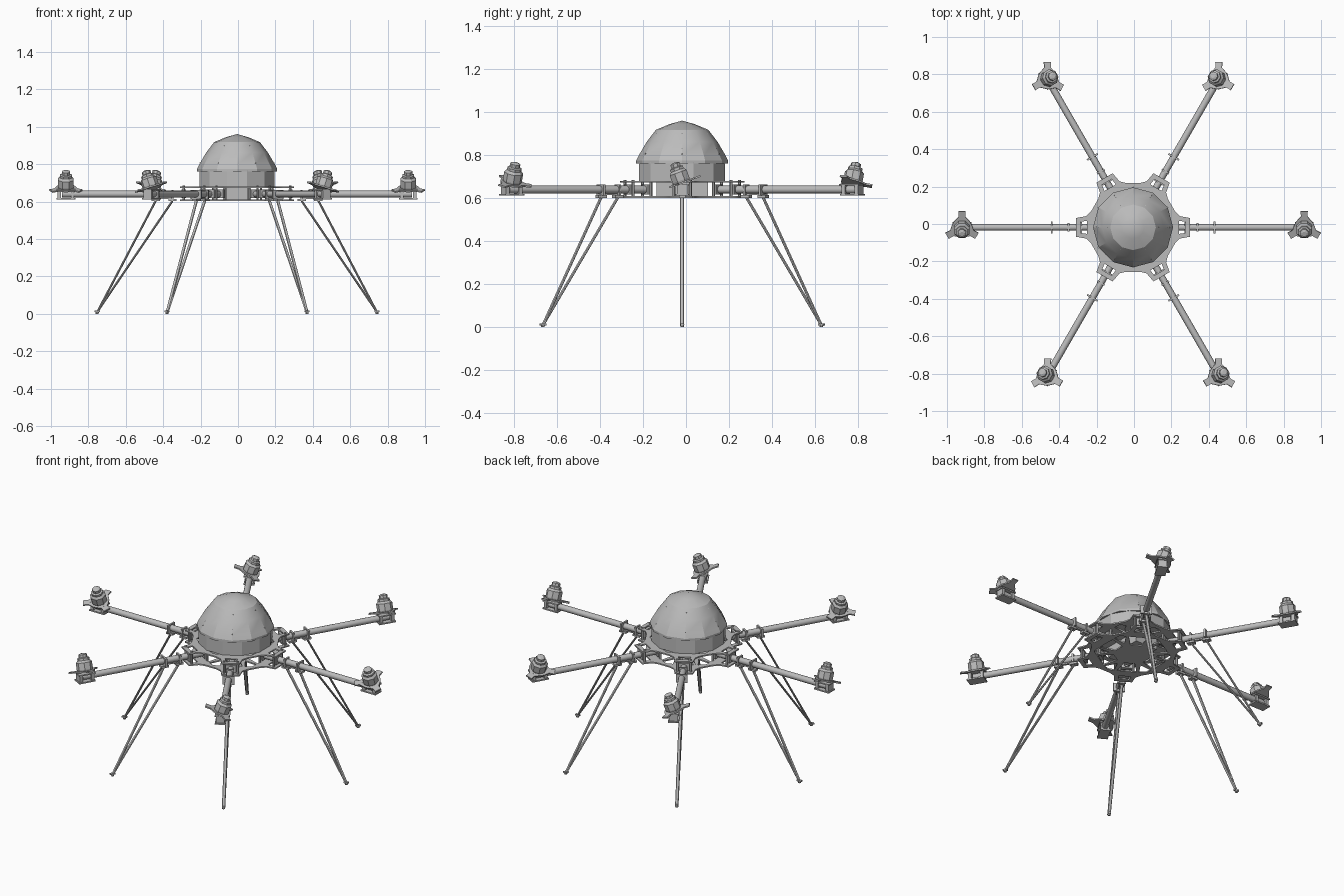
import bpy, bmesh, math
from mathutils import Matrix, Vector

old = bpy.data.objects.get("Cube")
if old:
    bpy.data.objects.remove(old)

grey = bpy.data.materials.new("plain grey")
grey.use_nodes = True
COLOUR = (0.5, 0.5, 0.5, 1)
grey.diffuse_color = COLOUR
grey.node_tree.nodes["Principled BSDF"].inputs["Base Color"].default_value = COLOUR

CENTRE = Matrix.Translation((-0.005, -0.018, 0))


def finish(name, bm, place=Matrix(), smooth=0):
    mesh = bpy.data.meshes.new(name)
    bmesh.ops.recalc_face_normals(bm, faces=bm.faces)
    bm.to_mesh(mesh)
    bm.free()
    mesh.materials.append(grey)
    ob = bpy.data.objects.new(name, mesh)
    bpy.context.collection.objects.link(ob)
    ob.matrix_world = CENTRE @ place
    if smooth:
        bpy.ops.object.select_all(action='DESELECT')
        ob.select_set(True)
        bpy.context.view_layer.objects.active = ob
        bpy.ops.object.shade_smooth_by_angle(angle=math.radians(smooth))
    return ob


def box(bm, centre, size):
    m = Matrix.Translation(centre) @ Matrix.Diagonal((*size, 1))
    bmesh.ops.create_cube(bm, size=1, matrix=m)


def rod(bm, a, b, r1, r2=None, sides=12, flat=1):
    """Cylinder or cone from a to b; flat squeezes its in-plane thickness."""
    a, b = Vector(a), Vector(b)
    d = b - a
    turn = d.to_track_quat('Z', 'Y').to_matrix().to_4x4()
    m = Matrix.Translation((a + b) / 2) @ turn @ Matrix.Diagonal((1, flat, 1, 1))
    bmesh.ops.create_cone(bm, cap_ends=True, segments=sides, radius1=r1,
                          radius2=r1 if r2 is None else r2, depth=d.length, matrix=m)


def lathe(bm, profile, sides, offset=0):
    rings = []
    for r, z in profile:
        if r == 0:
            rings.append([bm.verts.new((0, 0, z))] * sides)
        else:
            rings.append([bm.verts.new((r * math.cos(t), r * math.sin(t), z))
                          for t in (math.tau * (i + offset) / sides for i in range(sides))])
    for lo, hi in zip(rings, rings[1:]):
        for i in range(sides):
            j = (i + 1) % sides
            bm.faces.new(dict.fromkeys((lo[i], lo[j], hi[j], hi[i])))


def turned(points, angle):
    c, s = math.cos(angle), math.sin(angle)
    return [(x * c - y * s, x * s + y * c) for x, y in points]


def flat_plate(name, loops, z, thick):
    """Flat sheet whose first loop is the outline and the others are holes."""
    curve = bpy.data.curves.new(name, 'CURVE')
    curve.dimensions, curve.fill_mode, curve.extrude = '2D', 'BOTH', thick / 2
    for loop in loops:
        sp = curve.splines.new('POLY')
        sp.points.add(len(loop) - 1)
        for p, (x, y) in zip(sp.points, loop):
            p.co = (x, y, 0, 1)
        sp.use_cyclic_u = True
    tmp = bpy.data.objects.new(name + "_helper", curve)
    bpy.context.collection.objects.link(tmp)
    mesh = tmp.evaluated_get(bpy.context.evaluated_depsgraph_get()).to_mesh()
    bm = bmesh.new()
    bm.from_mesh(mesh)
    bpy.data.objects.remove(tmp)
    finish(name, bm, Matrix.Translation((0, 0, z)))


SIXTHS = [math.radians(60 * i) for i in range(6)]

# Frame plates: six tabs joined by webs, lightened with cut-outs
tab = [(0.225, -0.085), (0.25, -0.06), (0.305, -0.05),
       (0.305, 0.05), (0.25, 0.06), (0.225, 0.085)]
slot = [(0.245, -0.035), (0.28, -0.03), (0.28, 0.03), (0.245, 0.035)]
window = [(0.1, -0.03), (0.19, -0.055), (0.19, 0.055), (0.1, 0.03)]
web_hole = [(0.13, 0), (0.2, -0.035), (0.215, 0), (0.2, 0.035)]
outline = [p for a in SIXTHS for p in turned(tab, a)]
holes = [turned(slot, a) for a in SIXTHS]
holes += [turned(web_hole, a + math.pi / 6) for a in SIXTHS]
flat_plate("upper_frame_plate", [outline] + holes, 0.676, 0.008)
windows = [turned(window, a) for a in SIXTHS]
flat_plate("lower_frame_plate", [outline] + holes + windows, 0.606, 0.008)

# Battery box between the plates
bm = bmesh.new()
box(bm, (0, 0, 0.643), (0.15, 0.24, 0.07))
finish("battery_box", bm)

# Canopy: faceted skirt with an overhanging dome
bm = bmesh.new()
lathe(bm, [(0, 0.68), (0.207, 0.68), (0.207, 0.768), (0, 0.768)], 12, 0.5)
finish("canopy_skirt", bm)
bm = bmesh.new()
lathe(bm, [(0, 0.762), (0.214, 0.762), (0.214, 0.775), (0.203, 0.797),
           (0.165, 0.862), (0.122, 0.918), (0.06, 0.944), (0, 0.961)], 12)
finish("canopy_dome", bm, smooth=24)

# Small fastener rows up the dome seams
bm = bmesh.new()
for a in SIXTHS:
    for k in range(5):
        t = k / 4
        r, z = 0.196 - 0.062 * t, 0.806 + 0.092 * t
        m = Matrix.Rotation(a, 4, 'Z') @ Matrix.Translation((r, 0, z))
        bmesh.ops.create_icosphere(bm, subdivisions=1, radius=0.004, matrix=m)
finish("dome_fasteners", bm)

lobe = [(0.035, -0.042), (0.062, -0.018), (0.092, -0.019),
        (0.092, 0.019), (0.062, 0.018), (0.035, 0.042)]

for i, a in enumerate(SIXTHS):
    spin = Matrix.Rotation(a, 4, 'Z')
    n = f"_{i + 1}"

    # Arm tube
    bm = bmesh.new()
    rod(bm, (0.17, 0, 0.64), (0.935, 0, 0.64), 0.018)
    finish("arm_tube" + n, bm, spin, 40)

    # Arm clamps and standoffs inside the frame
    bm = bmesh.new()
    for x in (0.19, 0.285):
        box(bm, (x, 0, 0.641), (0.022, 0.06, 0.046))
        for y in (-0.038, 0.038):
            rod(bm, (x, y, 0.604), (x, y, 0.685), 0.007, sides=6)
    finish("arm_clamp" + n, bm, spin)

    # Leg brackets hanging from the arm
    bm = bmesh.new()
    for x, w in ((0.345, 0.045), (0.435, 0.065)):
        box(bm, (x, 0, 0.638), (0.01, w, 0.05))
        box(bm, (x, 0, 0.608), (0.045, 0.03, 0.012))
    box(bm, (0.39, 0, 0.618), (0.1, 0.014, 0.008))
    finish("leg_bracket" + n, bm, spin)

    # Landing leg: two slim struts meeting at a foot
    bm = bmesh.new()
    for x in (0.345, 0.435):
        rod(bm, (x, 0, 0.604), (0.745, 0, 0.014), 0.0095, sides=8, flat=0.6)
    finish("landing_leg" + n, bm, spin)
    bm = bmesh.new()
    rod(bm, (0.748, 0, 0), (0.748, 0, 0.012), 0.008, 0.01, 8)
    box(bm, (0.748, 0, 0.013), (0.028, 0.016, 0.008))
    finish("foot" + n, bm, spin)

    # Motor clamp at the arm tip
    bm = bmesh.new()
    box(bm, (0.915, 0, 0.616), (0.1, 0.06, 0.008))
    box(bm, (0.915, 0, 0.662), (0.1, 0.06, 0.008))
    for x in (0.88, 0.95):
        box(bm, (x, 0, 0.639), (0.018, 0.048, 0.04))
    finish("motor_clamp" + n, bm, spin)

    # Canted motor, leaning alternately to either side of its arm
    lean = math.radians(20 if i % 2 == 0 else -20)
    pose = spin @ Matrix.Translation((0.915, 0, 0.668)) @ Matrix.Rotation(lean, 4, 'X')
    bm = bmesh.new()
    verts = [bm.verts.new((x, y, z)) for z in (0, 0.008) for k in range(3)
             for x, y in turned(lobe, math.radians(90 + 120 * k) - a)]
    count = len(verts) // 2
    bm.faces.new(verts[:count])
    bm.faces.new(verts[count:])
    for k in range(count):
        j = (k + 1) % count
        bm.faces.new((verts[k], verts[j], verts[count + j], verts[count + k]))
    finish("motor_mount" + n, bm, pose)
    bm = bmesh.new()
    lathe(bm, [(0, 0.006), (0.042, 0.006), (0.045, 0.016), (0.045, 0.054),
               (0.034, 0.066), (0.034, 0.078), (0.024, 0.082), (0.024, 0.098),
               (0.012, 0.104), (0, 0.104)], 8, 0.5)
    finish("motor" + n, bm, pose)
